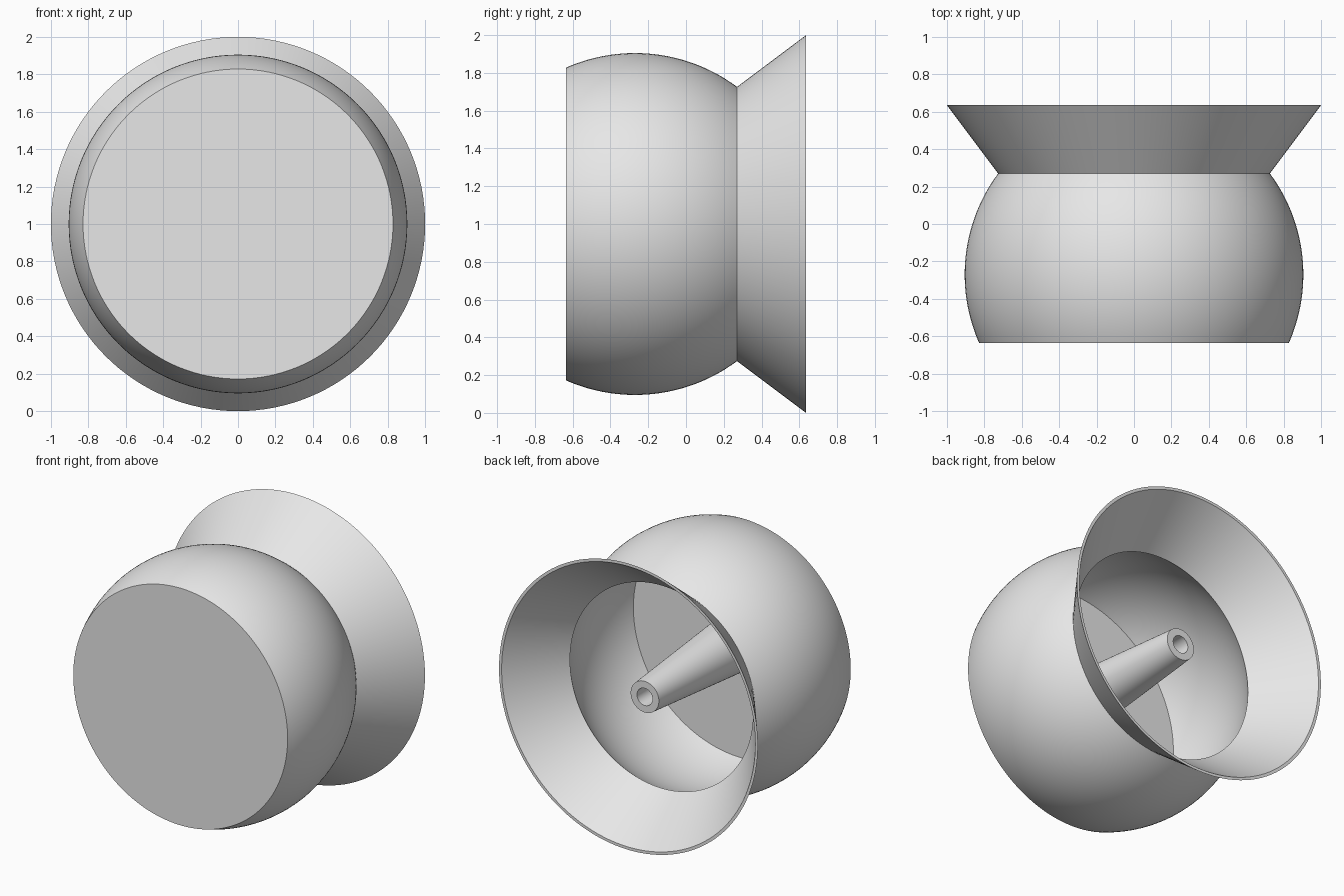
import bpy, bmesh, math
from mathutils import Vector

if "Cube" in bpy.data.objects:
    bpy.data.objects.remove(bpy.data.objects["Cube"])

STEPS = 128

grey = bpy.data.materials.new("light grey")
grey.diffuse_color = (0.8, 0.8, 0.8, 1)
grey.use_nodes = True
grey.node_tree.nodes["Principled BSDF"].inputs["Base Color"].default_value = grey.diffuse_color


def lathe(name, profile):
    """Revolve a (radius, y) profile around the horizontal axis at z = 1."""
    bm = bmesh.new()
    verts = [bm.verts.new((r, y, 1)) for r, y in profile]
    edges = [bm.edges.new(pair) for pair in zip(verts, verts[1:])]
    bmesh.ops.spin(bm, geom=verts + edges, cent=(0, 0, 1), axis=(0, 1, 0),
                   angle=math.tau, steps=STEPS)
    bmesh.ops.remove_doubles(bm, verts=bm.verts, dist=0.0001)
    bmesh.ops.recalc_face_normals(bm, faces=bm.faces)
    mesh = bpy.data.meshes.new(name)
    bm.to_mesh(mesh)
    bm.free()
    mesh.materials.append(grey)
    obj = bpy.data.objects.new(name, mesh)
    bpy.context.collection.objects.link(obj)
    bpy.ops.object.select_all(action='DESELECT')
    obj.select_set(True)
    bpy.context.view_layer.objects.active = obj
    bpy.ops.object.shade_smooth_by_angle(angle=math.radians(30))
    return obj


def arc(radius, y_start, y_end, centre=-0.27, n=28):
    """Points on a sphere outline between two positions along the axis."""
    a0 = math.asin((y_start - centre) / radius)
    a1 = math.asin((y_end - centre) / radius)
    angles = [a0 + (a1 - a0) * i / n for i in range(n + 1)]
    return [(radius * math.cos(a), centre + radius * math.sin(a)) for a in angles]


# Hollow round bowl with a flat closed front and a flared rim at the back
outside = [(0, -0.635)] + arc(0.905, -0.635, 0.27)
rim = [(1.0, 0.635), (0.98, 0.635)]
inside = arc(0.89, 0.27, -0.60) + [(0, -0.60)]
lathe("bowl_and_flare", outside + rim + inside)

# Tapered post standing on the inner floor, with a bore in its end
lathe("tapered_post", [(0.195, -0.60), (0.109, 0.455), (0.06, 0.455), (0.06, -0.598), (0, -0.598)])
